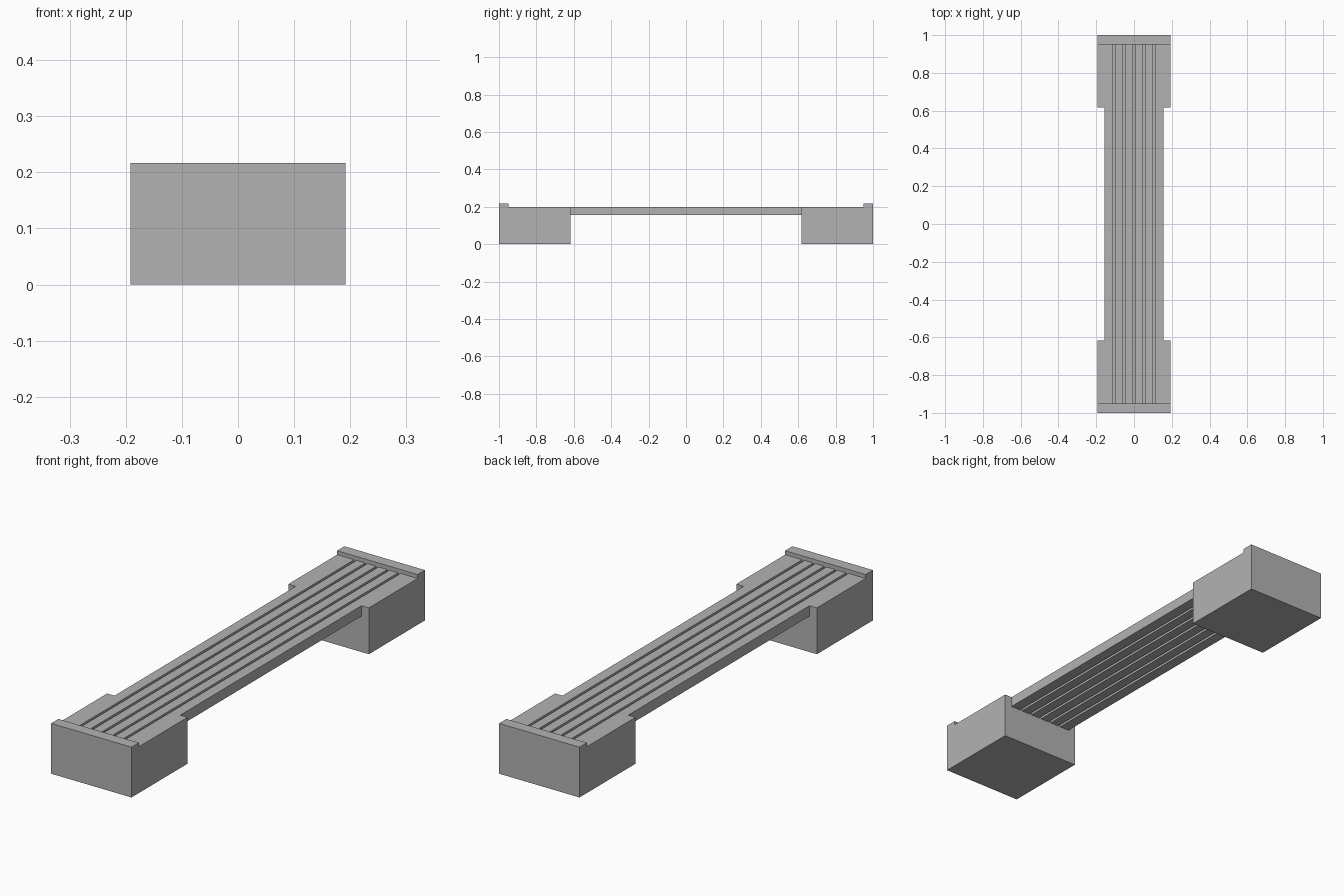
import bpy
import bmesh

default = bpy.data.objects.get("Cube")
if default:
    bpy.data.objects.remove(default, do_unlink=True)

# Main dimensions
HALF_W, DECK_HALF_W = 0.192, 0.157
TOP, LIP_TOP, DECK_BOTTOM = 0.2, 0.217, 0.155
BLOCK_IN, LIP_IN, END = 0.618, 0.95, 1.0
PITCH, GROOVE_W, GROOVE_D = 0.0525, 0.011, 0.012

grey = bpy.data.materials.new("plain_grey")
grey.use_nodes = True
colour = (0.45, 0.45, 0.45, 1)
grey.diffuse_color = colour
grey.node_tree.nodes["Principled BSDF"].inputs["Base Color"].default_value = colour


def make_object(name, bm):
    bmesh.ops.recalc_face_normals(bm, faces=bm.faces)
    mesh = bpy.data.meshes.new(name)
    bm.to_mesh(mesh)
    bm.free()
    mesh.materials.append(grey)
    obj = bpy.data.objects.new(name, mesh)
    bpy.context.collection.objects.link(obj)
    return obj


def extrude_x(bm, profile, x0, x1):
    """Extrude a closed (y, z) profile from x0 to x1."""
    face = bm.faces.new([bm.verts.new((x0, y, z)) for y, z in profile])
    new = bmesh.ops.extrude_face_region(bm, geom=[face])["geom"]
    verts = [v for v in new if isinstance(v, bmesh.types.BMVert)]
    bmesh.ops.translate(bm, vec=(x1 - x0, 0, 0), verts=verts)


def rect(y, z0, z1):
    return [(-y, z0), (y, z0), (y, z1), (-y, z1)]


def groove_cutter(name, half_length, z0, z1):
    bm = bmesh.new()
    for i in range(-2, 3):
        x = i * PITCH
        extrude_x(bm, rect(half_length, z0, z1), x - GROOVE_W / 2, x + GROOVE_W / 2)
    obj = make_object(name, bm)
    obj.hide_render = True
    return obj


def cut(obj, cutter):
    mod = obj.modifiers.new("grooves", "BOOLEAN")
    mod.operation = "DIFFERENCE"
    mod.solver = "EXACT"
    mod.object = cutter
    with bpy.context.temp_override(object=obj, active_object=obj):
        bpy.ops.object.modifier_apply(modifier=mod.name)


top_grooves = groove_cutter("top_groove_cutter", LIP_IN, TOP - GROOVE_D, TOP + 0.1)
under_grooves = groove_cutter("under_groove_cutter", LIP_IN, 0.1, DECK_BOTTOM + GROOVE_D)

# Slatted deck spanning the two supports
bm = bmesh.new()
extrude_x(bm, rect(BLOCK_IN, DECK_BOTTOM, TOP), -DECK_HALF_W, DECK_HALF_W)
deck = make_object("slatted_deck", bm)
cut(deck, top_grooves)
cut(deck, under_grooves)

# Solid supports with a raised lip at each outer end
for name, side in (("front_support", -1), ("back_support", 1)):
    profile = [(BLOCK_IN, 0), (END, 0), (END, LIP_TOP),
               (LIP_IN, LIP_TOP), (LIP_IN, TOP), (BLOCK_IN, TOP)]
    bm = bmesh.new()
    extrude_x(bm, [(side * y, z) for y, z in profile], -HALF_W, HALF_W)
    cut(make_object(name, bm), top_grooves)

for cutter in (top_grooves, under_grooves):
    bpy.data.objects.remove(cutter, do_unlink=True)
